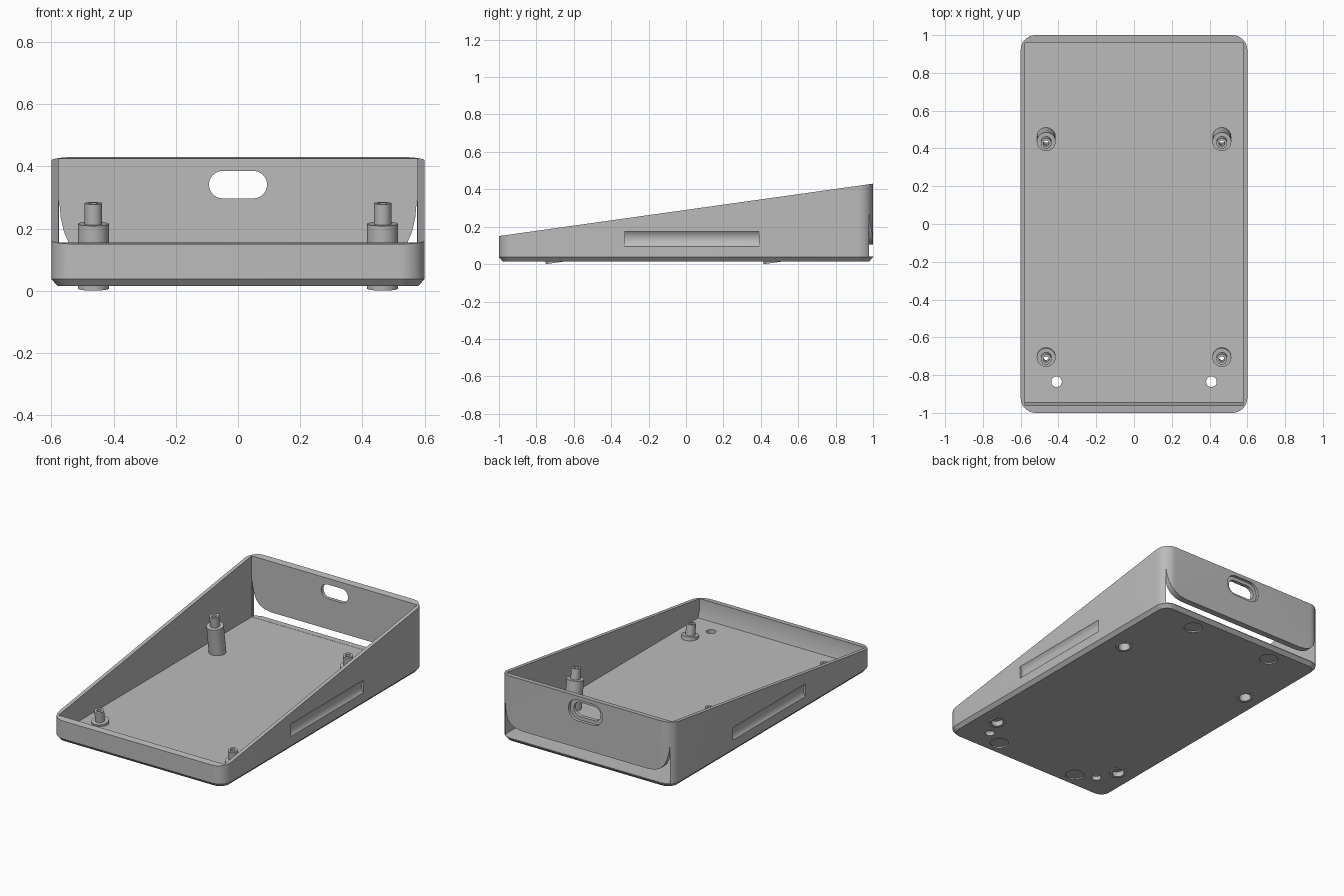
import bpy, bmesh
from math import cos, sin, pi, atan
from mathutils import Matrix, Vector

old = bpy.data.objects.get("Cube")
if old:
    bpy.data.objects.remove(old, do_unlink=True)

SLOPE = 0.14          # rise of the open top
FLOOR = 0.04          # inner floor height
TILT = Matrix.Rotation(atan(SLOPE), 4, 'X')

grey = bpy.data.materials.new("plain grey")
grey.use_nodes = True
grey.diffuse_color = (0.5, 0.5, 0.5, 1)
grey.node_tree.nodes["Principled BSDF"].inputs["Base Color"].default_value = (0.5, 0.5, 0.5, 1)


def rim(y):
    return 0.15 + SLOPE * (y + 1)


def make(name, bm):
    bmesh.ops.recalc_face_normals(bm, faces=bm.faces)
    mesh = bpy.data.meshes.new(name)
    bm.to_mesh(mesh)
    bm.free()
    mesh.materials.append(grey)
    obj = bpy.data.objects.new(name, mesh)
    bpy.context.scene.collection.objects.link(obj)
    return obj


def stack(name, loops):
    """Closed solid skinned through loops of equal length."""
    bm = bmesh.new()
    rings = [[bm.verts.new(p) for p in loop] for loop in loops]
    n = len(rings[0])
    for a, b in zip(rings, rings[1:]):
        for i in range(n):
            j = (i + 1) % n
            bm.faces.new((a[i], a[j], b[j], b[i]))
    bm.faces.new(rings[0])
    bm.faces.new(rings[-1])
    return make(name, bm)


def rounded(hx, hy, r, steps=10):
    pts = []
    for k, (sx, sy) in enumerate([(1, 1), (-1, 1), (-1, -1), (1, -1)]):
        for i in range(steps + 1):
            a = (k + i / steps) * pi / 2
            pts.append((sx * (hx - r) + r * cos(a), sy * (hy - r) + r * sin(a)))
    return pts


def circle(r, n=32):
    return [(r * cos(2 * pi * i / n), r * sin(2 * pi * i / n)) for i in range(n)]


def along_y(name, pts, y0, y1):
    return stack(name, [[(x, y, z) for x, z in pts] for y in (y0, y1)])


def along_z(name, pts, z0, z1):
    return stack(name, [[(x, y, z) for x, y in pts] for z in (z0, z1)])


def carve(target, cutter):
    mod = target.modifiers.new("cut", 'BOOLEAN')
    mod.operation = 'DIFFERENCE'
    mod.solver = 'EXACT'
    mod.object = cutter
    bpy.context.view_layer.update()
    graph = bpy.context.evaluated_depsgraph_get()
    result = bpy.data.meshes.new_from_object(target.evaluated_get(graph))
    target.modifiers.clear()
    target.data = result
    bpy.data.objects.remove(cutter, do_unlink=True)


def smooth(obj):
    bpy.ops.object.select_all(action='DESELECT')
    obj.select_set(True)
    bpy.context.view_layer.objects.active = obj
    bpy.ops.object.shade_smooth_by_angle(angle=pi / 6)


# Wedge body with rounded corners and a chamfered base
outer = rounded(0.6, 1.0, 0.08)
body = stack("case_body", [
    [(x, y, 0.015) for x, y in rounded(0.58, 0.98, 0.06)],
    [(x, y, 0.037) for x, y in outer],
    [(x, y, rim(y)) for x, y in outer]])

# Square-cornered interior, with a small slope at the foot of the front wall
side = [(-0.945, FLOOR), (0.96, FLOOR), (0.96, 0.7), (-0.96, 0.7), (-0.96, 0.1)]
carve(body, stack("cavity", [[(x, y, z) for y, z in side] for x in (-0.577, 0.577)]))

# Low opening in the back wall, sweeping up at both corners
half = [(0.575, FLOOR + 0.001), (0.575, 0.29), (0.57, 0.235), (0.56, 0.19),
        (0.545, 0.155), (0.52, 0.128), (0.485, 0.112), (0.44, 0.105)]
carve(body, along_y("back_gap", half + [(-x, z) for x, z in reversed(half)], 0.93, 1.1))

# Cable slot with a shallow outer recess
for hx, hz, y0 in [(0.093, 0.044, 0.9), (0.118, 0.066, 0.982)]:
    pts = [(x, z + 0.341) for x, z in rounded(hx, hz, hz - 0.001)]
    carve(body, along_y("slot", pts, y0, 1.1))

# Finger scoops on both sides
for s in (-1, 1):
    pts = [(s * 0.646 + x, 0.135 + z) for x, z in circle(0.061, 48)]
    carve(body, along_y("scoop", pts, -0.33, 0.39))

for s in (-1, 1):
    # Shallow foot recesses under the base
    for y in (-0.89, 0.89):
        carve(body, along_z("recess", [(s * 0.29 + a, y + b) for a, b in circle(0.055)], -0.1, 0.023))
    # Small through holes by the front wall
    carve(body, along_z("hole", [(s * 0.41 + a, -0.835 + b) for a, b in circle(0.028)], -0.1, 0.1))


# Tilted hollow posts, square to the sloping top
def post(name, x, y, collar, tip):
    place = Matrix.Translation((x, y, 0.007)) @ TILT
    plug = along_z("plug", circle(0.047), -0.1, 0.1)
    plug.data.transform(place)
    carve(body, plug)
    profile = [(0.035, 0), (0.05, 0), (0.05, collar), (0.028, collar), (0.028, tip),
               (0.015, tip), (0.015, collar - 0.015), (0.035, collar - 0.015)]
    bm = bmesh.new()
    rings = [[bm.verts.new((a, b, h)) for a, b in circle(r)] for r, h in profile]
    for k, ring in enumerate(rings):
        nxt = rings[(k + 1) % len(rings)]
        for i in range(len(ring)):
            j = (i + 1) % len(ring)
            bm.faces.new((ring[i], ring[j], nxt[j], nxt[i]))
    bm.transform(place)
    smooth(make(name, bm))


for s, label in ((-1, "right"), (1, "left")):
    post("front_post_" + label, s * 0.465, -0.7, 0.05, 0.117)
    post("rear_post_" + label, s * 0.465, 0.465, 0.21, 0.277)

smooth(body)
